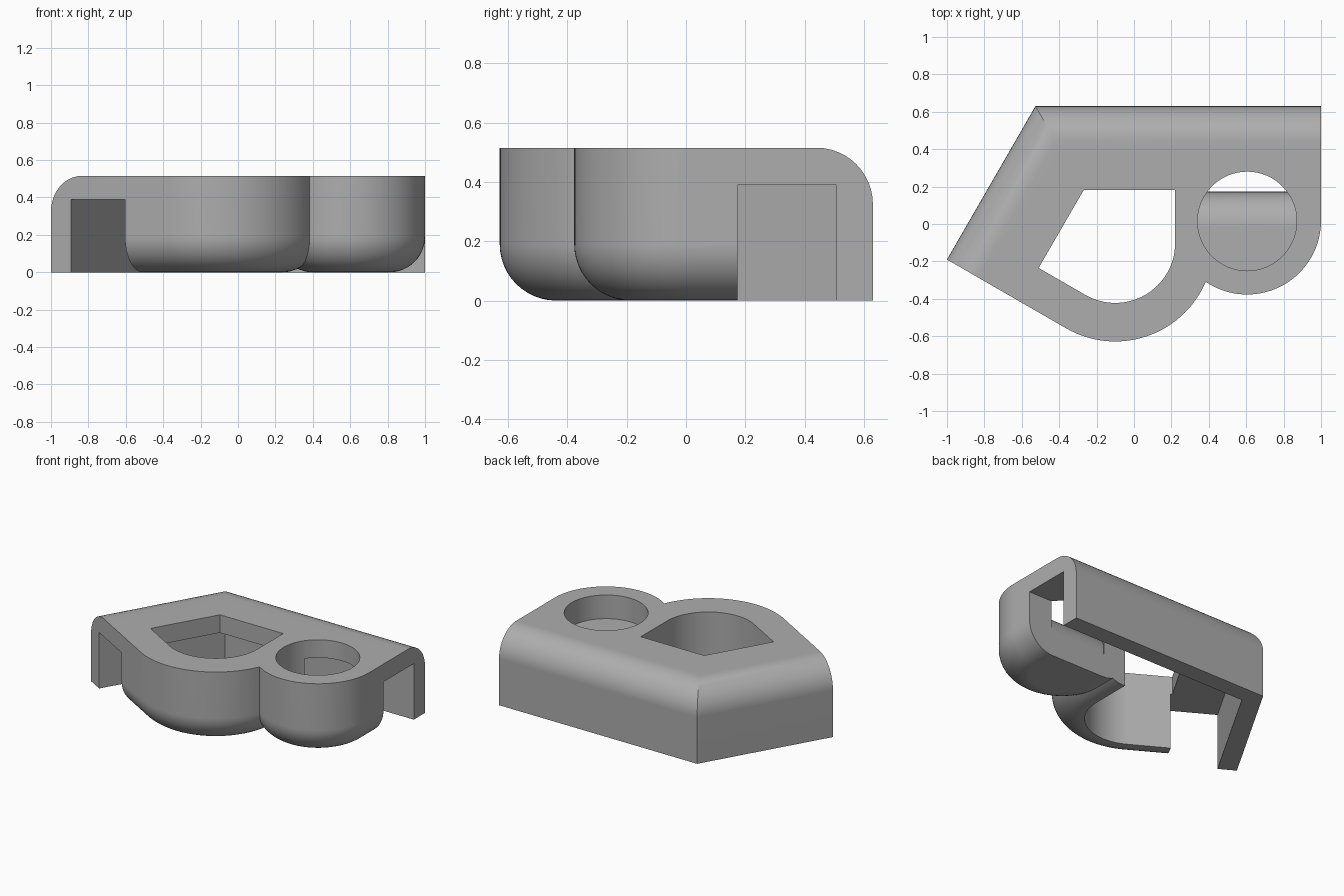
import bpy, bmesh, math
from mathutils import Vector

cube = bpy.data.objects.get("Cube")
if cube:
    bpy.data.objects.remove(cube, do_unlink=True)

HEIGHT, FILLET = 0.515, 0.19
CHANNEL_IN, CHANNEL_OUT, CHANNEL_TOP = 0.123, 0.457, 0.39
FLOOR = 0.35

grey = bpy.data.materials.new("plain grey")
grey.use_nodes = True
grey.diffuse_color = (0.42, 0.42, 0.42, 1)
grey.node_tree.nodes["Principled BSDF"].inputs["Base Color"].default_value = (0.42, 0.42, 0.42, 1)

# Plan layout: slanted wall, corner, long back wall
START = Vector((-1, -0.19))
CORNER = Vector((-0.527, 0.63))
ACROSS = Vector((math.cos(math.pi / 6), -0.5))
MITRE = Vector((math.tan(math.pi / 6), -1))
BIG, BIG_R = Vector((-0.1, -0.102)), 0.526
SMALL, SMALL_R = Vector((0.605, 0.018)), 0.395


def wall_line(offset, end_x=1.0, extra=0.0):
    """Points of the bent wall line moved inwards by offset."""
    along = Vector((0.5, math.cos(math.pi / 6)))
    return [START + ACROSS * offset - along * extra,
            CORNER + MITRE * offset,
            Vector((end_x, CORNER.y - offset))]


def arc(centre, radius, a0, a1, steps):
    angles = [math.radians(a0 + (a1 - a0) * i / steps) for i in range(steps + 1)]
    return [centre + radius * Vector((math.cos(a), math.sin(a))) for a in angles]


def prism(name, outline, z0, z1, rounded=None):
    """Extrude an outline; round the edges chosen by the given rule."""
    bm = bmesh.new()
    face = bm.faces.new([bm.verts.new((p.x, p.y, z0)) for p in outline])
    up = bmesh.ops.extrude_face_region(bm, geom=[face])["geom"]
    verts = [v for v in up if isinstance(v, bmesh.types.BMVert)]
    bmesh.ops.translate(bm, verts=verts, vec=(0, 0, z1 - z0))
    bmesh.ops.recalc_face_normals(bm, faces=bm.faces)
    if rounded:
        edges = [e for e in bm.edges if rounded(*[v.co for v in e.verts])]
        bmesh.ops.bevel(bm, geom=edges, offset=FILLET, segments=12, profile=0.5,
                        affect='EDGES', clamp_overlap=False)
    bmesh.ops.recalc_face_normals(bm, faces=bm.faces)
    mesh = bpy.data.meshes.new(name)
    bm.to_mesh(mesh)
    bm.free()
    mesh.materials.append(grey)
    obj = bpy.data.objects.new(name, mesh)
    bpy.context.collection.objects.link(obj)
    return obj


def combine(target, tool, operation):
    mod = target.modifiers.new(operation.lower(), 'BOOLEAN')
    mod.operation, mod.solver, mod.object = operation, 'EXACT', tool
    bpy.context.view_layer.objects.active = target
    bpy.ops.object.modifier_apply(modifier=mod.name)
    bpy.data.objects.remove(tool, do_unlink=True)


def bottom_edge(a, b):
    return max(a.z, b.z) < 0.001


def outer_top_edge(a, b):
    mid = ((a + b) / 2).to_2d()
    on_back = abs(mid.y - CORNER.y) < 0.01
    on_slant = abs((mid - START).dot(ACROSS)) < 0.01
    return min(a.z, b.z) > HEIGHT - 0.001 and (on_back or on_slant)


# Bent outer wall with rounded top
body = prism("bracket_body", wall_line(0) + wall_line(0.35)[::-1], 0, HEIGHT, outer_top_edge)

# Two round-nosed blocks with rounded undersides
big_outline = wall_line(0.25, BIG.x + BIG_R) + arc(BIG, BIG_R, 0, -120, 40)
combine(body, prism("large_block", big_outline, 0, HEIGHT, bottom_edge), 'UNION')
left_x = SMALL.x - SMALL_R
small_outline = [Vector((left_x, 0.38)), Vector((1, 0.38))] + arc(SMALL, SMALL_R, 0, -180, 48)
combine(body, prism("small_block", small_outline, 0, HEIGHT, bottom_edge), 'UNION')

# Bent channel open underneath and at both ends
channel_outline = wall_line(CHANNEL_IN, 1.2, 0.3) + wall_line(CHANNEL_OUT, 1.2, 0.3)[::-1]
combine(body, prism("channel_cutter", channel_outline, -0.2, CHANNEL_TOP), 'DIFFERENCE')

# Through opening in the large block
opening = [Vector((-0.51, -0.235)), Vector((-0.268, 0.183)), Vector((0.22, 0.183))]
opening += arc(BIG, 0.32, 0, -120, 32)
combine(body, prism("opening_cutter", opening, -0.2, 1), 'DIFFERENCE')

# Round pocket whose floor rolls down into the channel
pocket = prism("pocket_cutter", arc(Vector((0.605, 0.015)), 0.265, 0, 354, 59), 0.1, 1)
lip = CORNER.y - CHANNEL_OUT - 0.001
floor_outline = [Vector((0, -1)), Vector((1.2, -1)), Vector((1.2, lip)), Vector((0, lip))]
floor = prism("pocket_floor", floor_outline, -0.3, FLOOR,
              lambda a, b: min(a.z, b.z) > FLOOR - 0.001 and min(a.y, b.y) > lip - 0.001)
combine(pocket, floor, 'DIFFERENCE')
combine(body, pocket, 'DIFFERENCE')

# Smooth rounded surfaces, crisp edges
for obj in bpy.context.selected_objects:
    obj.select_set(False)
body.select_set(True)
bpy.context.view_layer.objects.active = body
bpy.ops.object.shade_smooth_by_angle(angle=math.radians(25))
weighted = body.modifiers.new("even shading", 'WEIGHTED_NORMAL')
weighted.keep_sharp = True
